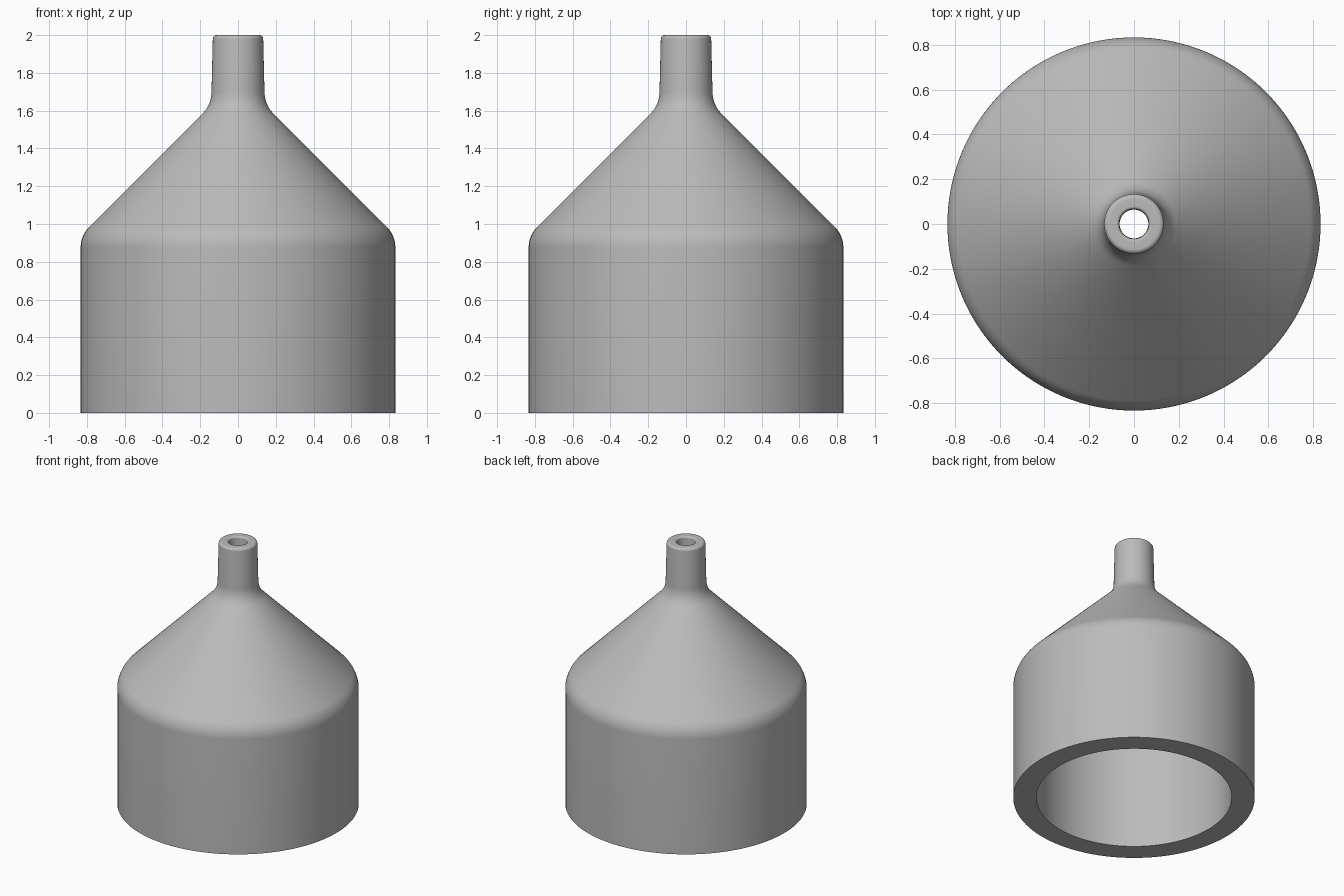
import bpy, bmesh, math
from mathutils import Vector

if "Cube" in bpy.data.objects:
    bpy.data.objects.remove(bpy.data.objects["Cube"])

SEGMENTS = 128


def fillet(prev, corner, nxt, length, steps=8):
    """Round a profile corner, starting 'length' away from it on both sides."""
    p, c, n = Vector(prev), Vector(corner), Vector(nxt)
    a = c + (p - c).normalized() * length
    b = c + (n - c).normalized() * length
    half = (p - c).angle(n - c) / 2
    centre = c + ((a + b) / 2 - c).normalized() * (length / math.cos(half))
    u, v = a - centre, b - centre
    ang = u.angle(v)
    return [centre + (u * math.sin((1 - i / steps) * ang) + v * math.sin(i / steps * ang)) / math.sin(ang)
            for i in range(steps + 1)]


# Closed wall section: (radius, height, rounding length)
corners = [
    (0.833, 0.0, 0), (0.833, 0.94, 0.065), (0.142, 1.63, 0.065), (0.133, 2.0, 0.02),
    (0.066, 2.0, 0.013), (0.064, 1.48, 0.03), (0.674, 0.87, 0.05), (0.674, 0.0, 0),
]
profile = []
for i, (r, z, length) in enumerate(corners):
    if length:
        profile += fillet(corners[i - 1][:2], (r, z), corners[(i + 1) % len(corners)][:2], length)
    else:
        profile.append(Vector((r, z)))

# Spin the section into a hollow funnel
bm = bmesh.new()
rings = []
for k in range(SEGMENTS):
    a = 2 * math.pi * k / SEGMENTS
    rings.append([bm.verts.new((p.x * math.cos(a), p.x * math.sin(a), p.y)) for p in profile])
for k in range(SEGMENTS):
    r0, r1 = rings[k], rings[(k + 1) % SEGMENTS]
    for j in range(len(profile)):
        m = (j + 1) % len(profile)
        bm.faces.new((r0[j], r1[j], r1[m], r0[m]))
bmesh.ops.recalc_face_normals(bm, faces=bm.faces[:])
mesh = bpy.data.meshes.new("hollow_funnel")
bm.to_mesh(mesh)
bm.free()

# Plain grey material
grey = bpy.data.materials.new("light grey")
grey.diffuse_color = (0.5, 0.5, 0.5, 1)
grey.use_nodes = True
grey.node_tree.nodes["Principled BSDF"].inputs["Base Color"].default_value = grey.diffuse_color
mesh.materials.append(grey)

funnel = bpy.data.objects.new("hollow_funnel", mesh)
bpy.context.collection.objects.link(funnel)
bpy.context.view_layer.objects.active = funnel
funnel.select_set(True)
bpy.ops.object.shade_smooth_by_angle(angle=math.radians(30))
